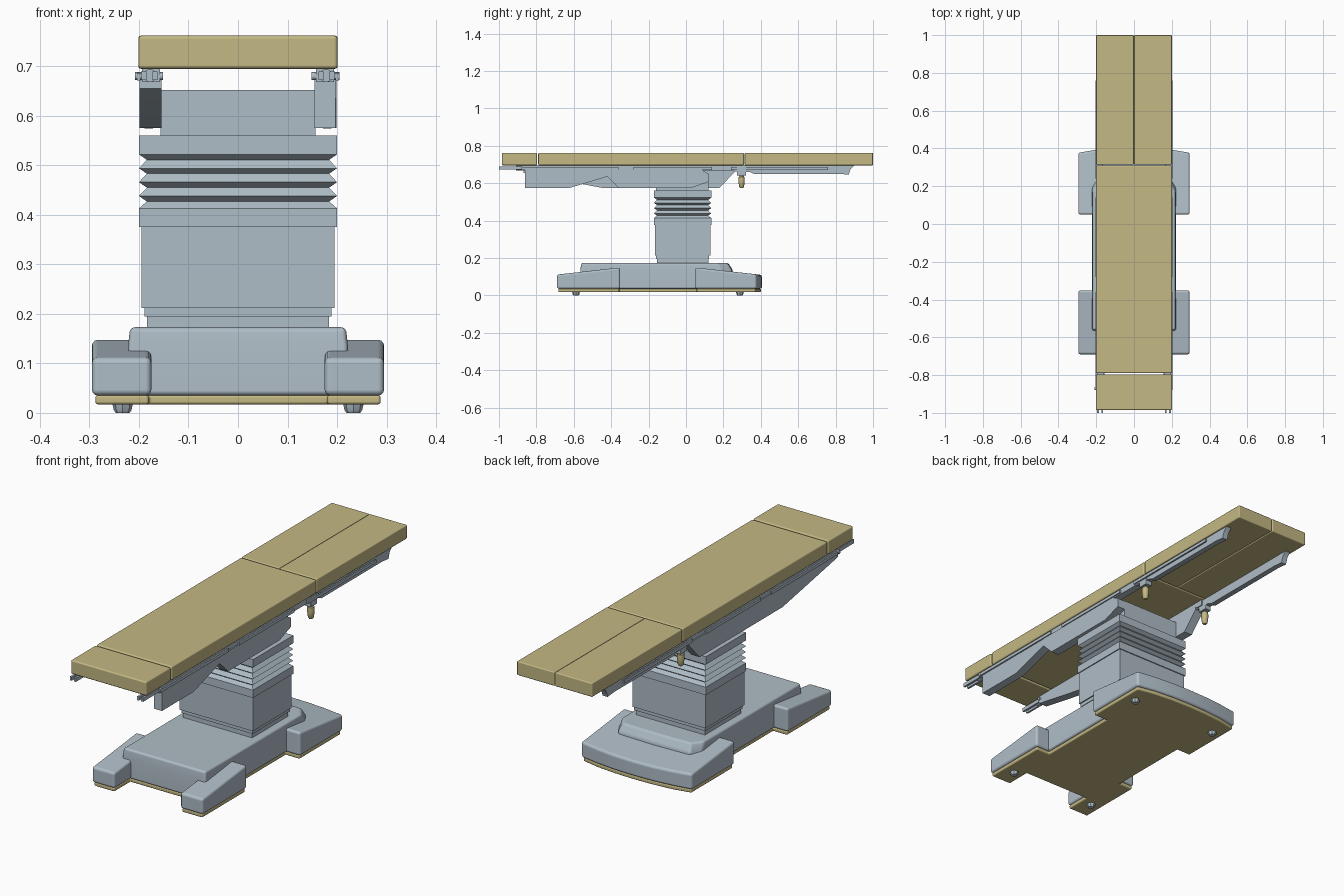
import bpy, bmesh, math

cube = bpy.data.objects.get("Cube")
if cube:
    bpy.data.objects.remove(cube, do_unlink=True)


def material(name, color):
    m = bpy.data.materials.new(name)
    m.use_nodes = True
    m.diffuse_color = (*color, 1)
    m.node_tree.nodes["Principled BSDF"].inputs["Base Color"].default_value = (*color, 1)
    return m


GREY = material("blue grey metal", (0.43, 0.51, 0.57))
KHAKI = material("khaki padding", (0.55, 0.48, 0.23))


def finish(name, bm, mat, bevel=0.0):
    bmesh.ops.recalc_face_normals(bm, faces=bm.faces)
    mesh = bpy.data.meshes.new(name)
    bm.to_mesh(mesh)
    bm.free()
    mesh.materials.append(mat)
    mesh.shade_smooth()
    obj = bpy.data.objects.new(name, mesh)
    bpy.context.collection.objects.link(obj)
    if bevel:
        mod = obj.modifiers.new("rounded edges", "BEVEL")
        mod.width, mod.segments = bevel, 3
        mod.limit_method, mod.angle_limit = "ANGLE", math.radians(30)
        mod.harden_normals = True
    else:
        mesh.set_sharp_from_angle(angle=math.radians(35))
    return obj


def loft(name, rings, mat, bevel=0.0):
    """Skin a closed solid through rings of equal point count."""
    bm = bmesh.new()
    loops = [[bm.verts.new(p) for p in ring] for ring in rings]
    n = len(loops[0])
    for a, b in zip(loops, loops[1:]):
        for i in range(n):
            j = (i + 1) % n
            bm.faces.new((a[i], a[j], b[j], b[i]))
    bm.faces.new(loops[0])
    bm.faces.new(loops[-1])
    return finish(name, bm, mat, bevel)


def box(name, x, y, z, mat, bevel=0.0):
    corners = [(x[0], y[0]), (x[1], y[0]), (x[1], y[1]), (x[0], y[1])]
    return loft(name, [[(*c, h) for c in corners] for h in z], mat, bevel)


def side_panel(name, profile, x, mat, bevel=0.0):
    """Extrude a (y, z) profile between two x positions."""
    return loft(name, [[(h, *p) for p in profile] for h in x], mat, bevel)


def mirrored(half):
    return half + [(-x, y) for x, y in reversed(half) if x > 0]


def turned(name, center, rings, mat, axis="Z", sides=16):
    """Round part from (offset, radius) pairs."""
    cx, cy, cz = center
    out = []
    for h, r in rings:
        circle = [(r * math.cos(math.tau * i / sides), r * math.sin(math.tau * i / sides))
                  for i in range(sides)]
        if axis == "Z":
            out.append([(cx + u, cy + v, cz + h) for u, v in circle])
        elif axis == "X":
            out.append([(cx + h, cy + u, cz + v) for u, v in circle])
        else:
            out.append([(cx + u, cy + h, cz + v) for u, v in circle])
    return loft(name, out, mat)


# Mattress sections
W = 0.201
box("head_cushion", (-W, W), (-0.985, -0.797), (0.695, 0.762), KHAKI, 0.007)
box("torso_cushion", (-W, W), (-0.79, 0.31), (0.695, 0.762), KHAKI, 0.007)
box("left_leg_cushion", (0.001, W), (0.314, 1.0), (0.695, 0.762), KHAKI, 0.005)
box("right_leg_cushion", (-W, -0.001), (0.314, 1.0), (0.695, 0.762), KHAKI, 0.005)

# Floor plate following the base outline, slightly inset
plate = mirrored([(0, -0.56), (0.18, -0.56), (0.18, -0.683), (0.288, -0.683),
                  (0.288, -0.357), (0.215, -0.357), (0.215, 0.057), (0.288, 0.057),
                  (0.288, 0.37), (0.2, 0.388), (0.1, 0.397), (0, 0.4)])
loft("floor_plate", [[(x, y, z) for x, y in plate] for z in (0.017, 0.036)], KHAKI, 0.006)

# Raised base body with cut rear corners and a sloping rear
lower = mirrored([(0, -0.565), (0.222, -0.565), (0.222, 0.19), (0.19, 0.245), (0, 0.25)])
upper = mirrored([(0, -0.56), (0.218, -0.56), (0.218, 0.17), (0.18, 0.222), (0, 0.226)])
loft("base_body", [[(x, y, 0.035) for x, y in lower], [(x, y, 0.135) for x, y in lower],
                   [(x, y, 0.173) for x, y in upper]], GREY, 0.01)


def sloped_foot(name, outline, y_low, y_high):
    def top(y):
        return 0.111 + (0.149 - 0.111) * (y - y_low) / (y_high - y_low)
    loft(name, [[(x, y, 0.035) for x, y in outline],
                [(x, y, top(y)) for x, y in outline]], GREY, 0.012)


# Feet
for side, s in (("left", 1), ("right", -1)):
    sloped_foot(f"{side}_front_foot",
                [(s * 0.175, -0.69), (s * 0.295, -0.69), (s * 0.295, -0.352), (s * 0.175, -0.352)],
                -0.69, -0.352)
sloped_foot("rear_foot",
            mirrored([(0, 0.05), (0.295, 0.05), (0.295, 0.377), (0.2, 0.393),
                      (0.1, 0.403), (0, 0.406)]), 0.39, 0.05)

# Lifting column with stepped sleeve and bellows, as (height, inset)
steps = [(0.165, 0.016), (0.195, 0.016), (0.195, 0.011), (0.212, 0.011), (0.212, 0.005),
         (0.375, 0.005), (0.375, 0), (0.413, 0)]
for i in range(4):
    base = 0.427 + 0.028 * i
    steps += [(base, 0.016), (base + 0.011, 0)]
steps += [(0.56, 0)]
rings = []
for z, inset in steps:
    hx, hy = 0.2 - inset, 0.153 - inset
    rings.append([(x, y - 0.018, z) for x, y in ((-hx, -hy), (hx, -hy), (hx, hy), (-hx, hy))])
loft("lifting_column", rings, GREY)
box("column_head", (-0.157, 0.157), (-0.16, 0.12), (0.555, 0.652), GREY)

# Side panels that carry the table top
side_panel("left_front_panel",
           [(-0.86, 0.672), (-0.86, 0.575), (-0.62, 0.575), (-0.42, 0.635), (-0.42, 0.672)],
           (0.155, 0.197), GREY)
side_panel("left_middle_panel",
           [(-0.42, 0.672), (-0.42, 0.635), (-0.36, 0.575), (0.03, 0.575), (0.12, 0.607),
            (0.12, 0.65), (0.08, 0.672)], (0.155, 0.199), GREY)
side_panel("right_panel",
           [(-0.87, 0.672), (-0.87, 0.655), (-0.45, 0.575), (0.18, 0.575), (0.26, 0.66),
            (0.26, 0.672)], (-0.199, -0.155), GREY)

for side, s in (("left", 1), ("right", -1)):
    # Table frame and leg section beams
    box(f"{side}_frame_rail", (s * 0.158, s * 0.194), (-0.88, 0.3), (0.668, 0.696), GREY)
    side_panel(f"{side}_leg_beam",
               [(0.25, 0.696), (0.25, 0.664), (0.34, 0.66), (0.36, 0.65), (0.82, 0.65),
                (0.87, 0.645), (0.88, 0.676), (0.9, 0.696)], (s * 0.165, s * 0.192), GREY)
    # Accessory rails with a thin standoff
    for part, y0, y1 in (("front", -0.88, -0.36), ("middle", -0.28, 0.14), ("rear", 0.24, 0.76)):
        box(f"{side}_{part}_accessory_rail", (s * 0.197, s * 0.204), (y0, y1),
            (0.671, 0.686), GREY)
        box(f"{side}_{part}_rail_standoff", (s * 0.19, s * 0.199), (y0 + 0.04, y1 - 0.04),
            (0.675, 0.682), GREY)
    # Head section rods and hinge
    for rod, x in (("inner", 0.168), ("outer", 0.19)):
        box(f"{side}_{rod}_head_rod", (s * (x - 0.005), s * (x + 0.005)), (-1.0, -0.86),
            (0.672, 0.69), GREY)
    turned(f"{side}_head_hinge", (s * 0.178, -0.87, 0.68), [(-0.03, 0.008), (0.027, 0.008)],
           GREY, "X")
    turned(f"{side}_head_knob", (s * 0.178, -0.9, 0.681), [(-0.01, 0.013), (0.02, 0.013)],
           GREY, "Y")
    # Release handle under the leg joint
    turned(f"{side}_handle_stem", (s * 0.18, 0.297, 0), [(0.62, 0.01), (0.696, 0.01)], GREY)
    box(f"{side}_handle_bracket", (s * 0.163, s * 0.197), (0.272, 0.322), (0.64, 0.69), GREY, 0.003)
    turned(f"{side}_handle_grip", (s * 0.18, 0.297, 0),
           [(0.574, 0.008), (0.58, 0.013), (0.61, 0.017), (0.632, 0.016), (0.637, 0.012)], KHAKI)
    # Floor casters
    for end, y in (("front", -0.588), ("rear", 0.288)):
        turned(f"{side}_{end}_caster", (s * 0.233, y, 0),
               [(0, 0.014), (0.006, 0.018), (0.02, 0.021)], GREY, sides=8)
